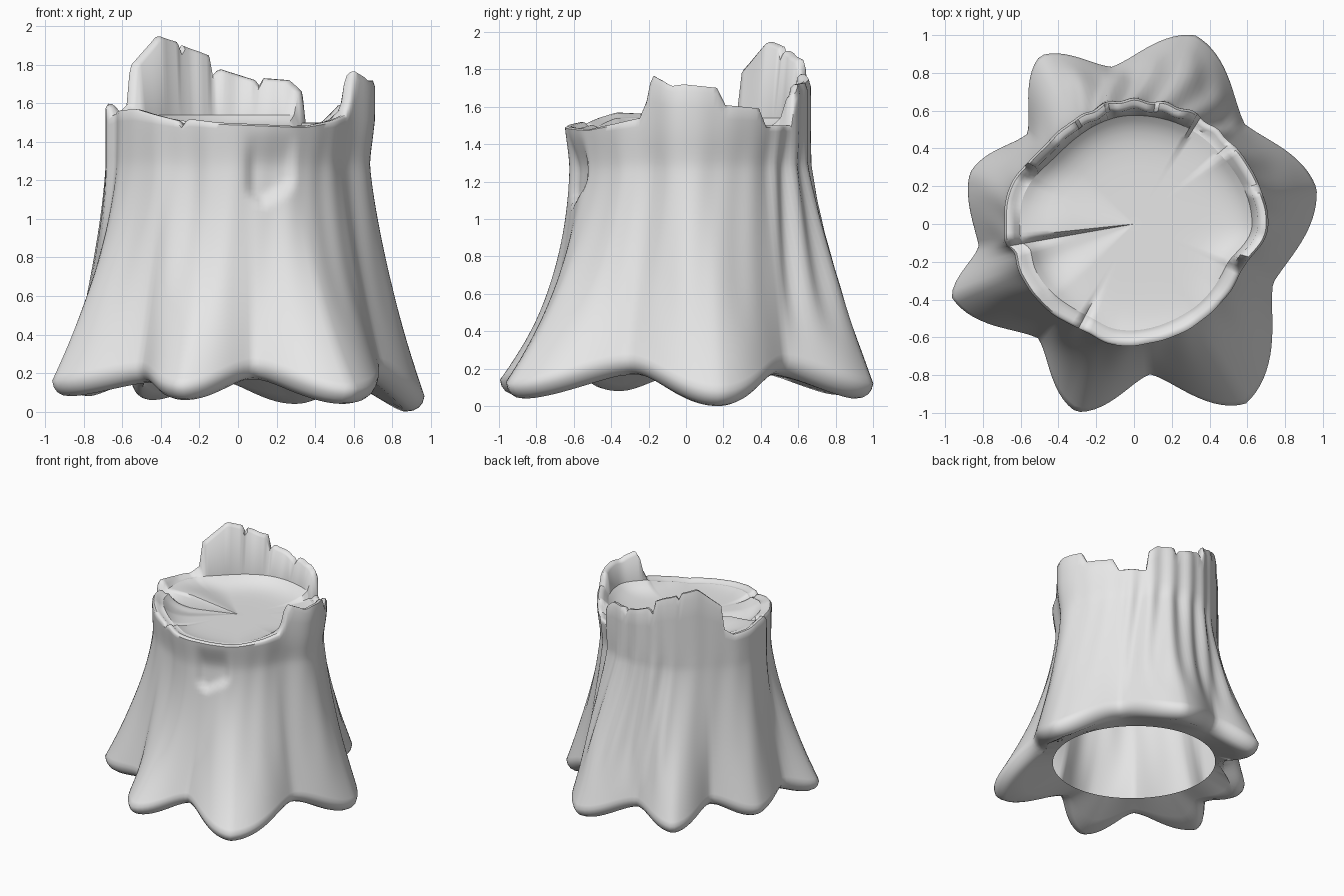
import bpy
import bmesh
from math import sin, cos, pi, radians

cube = bpy.data.objects.get("Cube")
if cube:
    bpy.data.objects.remove(cube)

COLS = 180
ROWS = 40
WAIST = 1.42

# Roots: angle, reach, underside height, flare exponent (tips and valleys alternate)
ROOTS = [(11, .985, .0, 1.4), (42, .79, .17, 1.3), (72, 1.05, .04, 1.2), (98, .84, .16, 1.2),
         (119, 1.02, .06, 1.4), (140, .74, .17, 1.4), (163, .91, .08, 1.4), (188, .83, .15, 1.5),
         (202, 1.04, .08, 1.5), (230, .79, .15, 1.5), (253, 1.04, .06, 2.1), (276, .8, .17, 1.9),
         (302, 1.12, .04, 1.8), (337, .8, .17, 1.4)]
# Outline of the upper trunk: angle, radius
OUTLINE = [(0, .71), (45, .67), (90, .66), (135, .63), (170, .69), (188, .69), (194, .65),
           (205, .66), (244, .63), (261, .65), (303, .63), (335, .62)]
# Broken rim: angle, height
RIM = [(15, 1.7), (17, 1.61), (37, 1.59), (39, 1.5), (58, 1.5), (60, 1.66), (66, 1.72),
       (78, 1.73), (80, 1.69), (82, 1.72), (99, 1.78), (102, 1.74), (104, 1.85), (118, 1.9),
       (120, 1.87), (122, 1.92), (133, 1.95), (141, 1.88), (150, 1.8), (152, 1.6), (158, 1.55),
       (170, 1.56), (187, 1.6), (190, 1.53), (194, 1.56), (215, 1.57), (240, 1.51), (242, 1.48),
       (245, 1.52), (261, 1.5), (303, 1.48), (322, 1.51), (336, 1.54), (340, 1.63),
       (343, 1.77), (351, 1.73), (353, 1.71), (359, 1.72)]


def lookup(keys, a, item=1, smooth=0):
    """Interpolate a cyclic table of angle keys, from straight (0) to rounded (1)."""
    wrapped = [(keys[-1][0] - 360, *keys[-1][1:])] + keys + [(keys[0][0] + 360, *keys[0][1:])]
    for p, q in zip(wrapped, wrapped[1:]):
        if p[0] <= a <= q[0]:
            t = (a - p[0]) / (q[0] - p[0])
            t += smooth * ((1 - cos(pi * t)) / 2 - t)
            return p[item] + (q[item] - p[item]) * t


def step(lo, hi, v):
    t = min(1, max(0, (v - lo) / (hi - lo)))
    return t * t * (3 - 2 * t)


def band(lo, hi, soft, v):
    return step(lo - soft, lo, v) * (1 - step(hi, hi + soft, v))


def underside(a):
    return lookup(ROOTS, a, 2, 1)


def wall_radius(a, z):
    """Outer bark surface."""
    low = underside(a) + .08
    flare = max(0, 1 - max(0, z - low) / (1.3 - low)) ** lookup(ROOTS, a, 3, 1)
    top = lookup(OUTLINE, a, 1, 1)
    waist = top - .03 * (1 - step(1.25, 1.55, z)) * (1 - band(80, 200, 40, a))
    r = waist + (lookup(ROOTS, a, 1, .6) - waist) * flare
    # bark folds, strongest on the back
    fade = step(.25, .7, z) * (1 - .5 * step(1.2, 1.5, z))
    folds = band(50, 110, 12, a)
    r += fade * (.002 + .013 * folds) * sin(radians(a) * 26 + 1.5 * sin(z * 3))
    r += .005 * fade * sin(radians(a) * 11 + z)
    # broken-out chip at the front
    ledge = 1.05 + .006 * abs(a - 282)
    return r - .035 * band(279, 294, 7, a) * step(ledge, ledge + .07, z) * (1 - step(1.25, 1.48, z))


def ring(fn):
    """Closed ring from a function giving radius and height at each angle."""
    points = []
    for i in range(COLS):
        a = i * 360 / COLS
        r, z = fn(a)
        points.append((r * cos(radians(a)), r * sin(radians(a)), z))
    return points


def loft(name, rings, material, close_centre=None):
    """Skin closed rings of points, optionally ending in one centre point."""
    bm = bmesh.new()
    rows = [[bm.verts.new(p) for p in points] for points in rings]
    for lower, upper in zip(rows, rows[1:]):
        for i in range(COLS):
            j = (i + 1) % COLS
            bm.faces.new((lower[i], lower[j], upper[j], upper[i]))
    if close_centre:
        tip = bm.verts.new(close_centre)
        for i in range(COLS):
            bm.faces.new((rows[-1][i], rows[-1][(i + 1) % COLS], tip))
    mesh = bpy.data.meshes.new(name)
    bm.to_mesh(mesh)
    bm.free()
    mesh.materials.append(material)
    obj = bpy.data.objects.new(name, mesh)
    bpy.context.collection.objects.link(obj)
    bpy.ops.object.select_all(action='DESELECT')
    obj.select_set(True)
    bpy.context.view_layer.objects.active = obj
    bpy.ops.object.shade_smooth_by_angle(angle=radians(55))


def root_edge(inset, lift):
    """Ring around the root ends, inset from the widest line."""
    return ring(lambda a: (wall_radius(a, 0) - inset, underside(a) + lift))


def bark_row(t):
    def point(a):
        low = underside(a) + .08
        z = low + (WAIST - low) * t
        return wall_radius(a, z), z
    return ring(point)


def rim_row(t, inset=0, drop=0):
    def point(a):
        z = WAIST + (lookup(RIM, a) - WAIST) * t
        return wall_radius(a, z) - inset, z - drop
    return ring(point)


def hole(a):
    """Oval opening under the stump."""
    return .585 - .035 * cos(radians(2 * (a - 45))), .18


def root_belly(a):
    r = hole(a)[0]
    return r + .5 * (wall_radius(a, 0) - r), underside(a) * .6 + .065


def floor_radius(a):
    return lookup(OUTLINE, a, 1, 1) - .085


def floor_height(a, s):
    """Worn wood on top: s runs from 0 at the centre to 1 at the wall."""
    edge = min(lookup(RIM, a) - .015, 1.54)
    z = 1.46 + (edge - 1.46) * s ** 7
    bulge = min(1, s * 1.5) * (1 - s ** 7)
    z += .07 * step(135, 186, a) * (1 - step(187, 190, a)) * bulge
    return z - .03 * band(190, 200, 25, a) * step(187, 190, a) * bulge


grey = bpy.data.materials.new("pale grey wood")
grey.use_nodes = True
colour = (.8, .8, .8, 1)
grey.diffuse_color = colour
grey.node_tree.nodes["Principled BSDF"].inputs["Base Color"].default_value = colour

# Bark: underside, rounded root ends, wall, broken rim and its inner face
bark = [ring(hole), ring(root_belly)]
bark += [root_edge(inset, lift) for inset, lift in ((.1, .0), (.06, .005), (.03, .02), (.01, .045))]
bark += [bark_row(k / ROWS) for k in range(ROWS + 1)]
bark += [rim_row(t) for t in (.3, .6, .88)]
bark += [rim_row(1, .012), rim_row(1, .035, .002), rim_row(1, .055, .02)]
bark.append(ring(lambda a: (floor_radius(a), floor_height(a, 1))))
loft("stump_bark", bark, grey)

# Worn top with a radial split
top = []
for s in (1, .95, .9, .84, .76, .66, .54, .4, .25, .1):
    top.append(ring(lambda a, s=s: (floor_radius(a) * s, floor_height(a, s))))
loft("stump_top", top, grey, (0, 0, 1.46))
